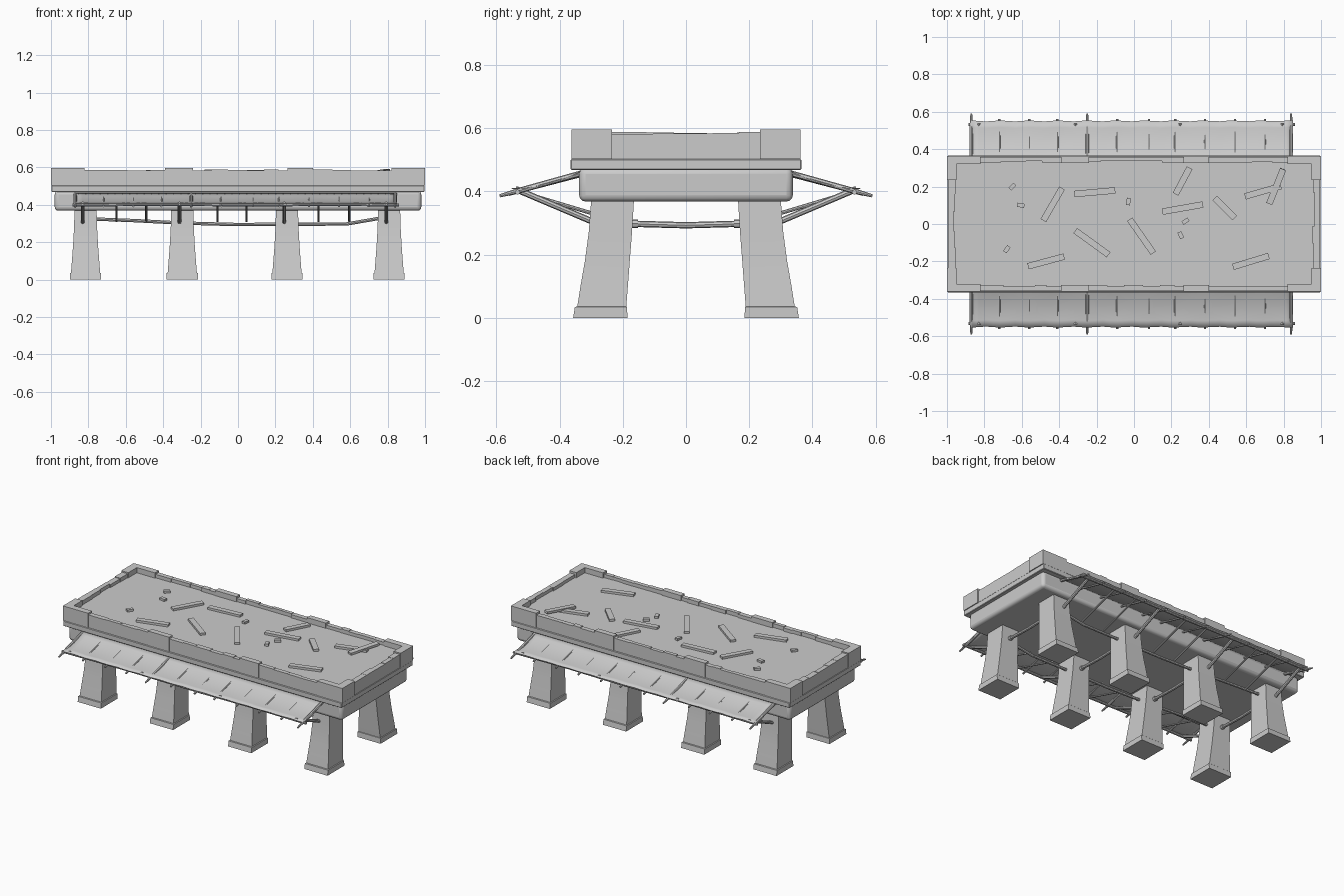
import bpy, bmesh, math, random
from mathutils import Vector, Matrix

if "Cube" in bpy.data.objects:
    bpy.data.objects.remove(bpy.data.objects["Cube"])
random.seed(4)


def finish(name, bm, smooth=False, bevel=0.0, segments=1):
    bmesh.ops.recalc_face_normals(bm, faces=bm.faces)
    me = bpy.data.meshes.new(name)
    bm.to_mesh(me)
    bm.free()
    ob = bpy.data.objects.new(name, me)
    bpy.context.collection.objects.link(ob)
    if bevel:
        m = ob.modifiers.new("bevel", 'BEVEL')
        m.width, m.segments = bevel, segments
    if smooth:
        bpy.ops.object.select_all(action='DESELECT')
        ob.select_set(True)
        bpy.context.view_layer.objects.active = ob
        bpy.ops.object.shade_smooth_by_angle(angle=math.radians(40))
    return ob


def add_box(bm, lo, hi, rot=None):
    lo, hi = Vector(lo), Vector(hi)
    s = hi - lo
    m = Matrix.Translation((lo + hi) / 2) @ (rot or Matrix()) @ Matrix.Diagonal((s.x, s.y, s.z, 1))
    bmesh.ops.create_cube(bm, size=1, matrix=m)


def add_rod(bm, p, q, r, r2=None):
    p, q = Vector(p), Vector(q)
    d = q - p
    m = Matrix.Translation((p + q) / 2) @ d.to_track_quat('Z', 'Y').to_matrix().to_4x4()
    bmesh.ops.create_cone(bm, cap_ends=True, segments=8, radius1=r,
                          radius2=r if r2 is None else r2, depth=d.length, matrix=m)


# Lower body with rounded edges
bm = bmesh.new()
add_box(bm, (-.98, -.338, .368), (.98, .338, .475))
finish("lower_body", bm, True, .02, 3)

# Moulding band and deck floor
bm = bmesh.new()
add_box(bm, (-.997, -.365, .468), (.997, .365, .502))
finish("moulding_band", bm, bevel=.003)
bm = bmesh.new()
add_box(bm, (-.985, -.35, .49), (.985, .35, .562))
finish("deck_floor", bm)

# Raised parapet blocks at corners and middle
bm = bmesh.new()
for sx in (-1, 1):
    for sy in (-1, 1):
        for a, b, c, d in ((.82, 1, .322, .362), (.95, 1, .235, .362)):
            xs, ys = sorted((sx * a, sx * b)), sorted((sy * c, sy * d))
            add_box(bm, (xs[0], ys[0], .502), (xs[1], ys[1], .596))
for x0, x1 in ((-.39, -.24), (.265, .40)):
    for y0, y1 in ((-.362, -.326), (.326, .362)):
        add_box(bm, (x0, y0, .502), (x1, y1, .596))
finish("parapet_blocks", bm)

# Low parapet walls of uneven worn stones
bm = bmesh.new()
for sy in (-1, 1):
    for x0, x1 in ((-.82, -.39), (-.24, .265), (.40, .82)):
        x = x0
        while x < x1 - .001:
            e = min(x + random.uniform(.05, .11), x1)
            ys = sorted((sy * random.uniform(.326, .337), sy * .359))
            add_box(bm, (x, ys[0], .502), (e, ys[1], random.uniform(.582, .588)))
            x = e
for sx in (-1, 1):
    y = -.235
    while y < .234:
        e = min(y + random.uniform(.08, .14), .235)
        xs = sorted((sx * random.uniform(.952, .966), sx * .995))
        add_box(bm, (xs[0], y, .502), (xs[1], e, random.uniform(.582, .588)))
        y = e
finish("parapet_walls", bm)

# Loose planks and chips on the deck: x, y, length, angle
planks = [(-.435, .105, .20, 60), (-.21, .17, .22, 5), (.26, .23, .16, 62), (.26, .085, .22, 10),
          (.04, -.065, .22, -55), (-.225, -.1, .22, -36), (-.47, -.2, .2, 15), (.625, -.2, .2, 17),
          (.485, .085, .15, -45), (.69, .175, .2, 16)]
chips = [(-.65, .2, 45), (-.605, .1, -10), (-.68, -.135, 55), (-.03, .12, 80), (.275, .015, 35), (.25, -.06, -65)]
bm = bmesh.new()
for x, y, l, a in planks + [(x, y, .038, a) for x, y, a in chips]:
    w = .017 if l > .05 else .011
    add_box(bm, (x - l / 2, y - w, .555), (x + l / 2, y + w, .576), Matrix.Rotation(math.radians(a), 4, 'Z'))
# One plank leaning on another
add_box(bm, (.66, .183, .570), (.86, .217, .584),
        Matrix.Rotation(math.radians(68), 4, 'Z') @ Matrix.Rotation(math.radians(-4), 4, 'Y'))
finish("loose_planks", bm)

# Flared legs leaning inward: z, inner y, outer y, half width
leg_x = (-.815, -.298, .262, .808)
profile = ((0, .185, .357, .083), (.034, .187, .352, .083), (.036, .189, .344, .078), (.10, .184, .334, .073),
           (.18, .178, .320, .067), (.27, .171, .308, .062), (.40, .163, .298, .058))
bm = bmesh.new()
for x in leg_x:
    for s in (-1, 1):
        rings = [[bm.verts.new((x + i * w, s * y, z)) for i, y in ((-1, a), (1, a), (1, b), (-1, b))]
                 for z, a, b, w in profile]
        for r, t in zip(rings, rings[1:]):
            for i in range(4):
                bm.faces.new((r[i], r[(i + 1) % 4], t[(i + 1) % 4], t[i]))
        bm.faces.new(rings[0])
        bm.faces.new(rings[-1])
finish("legs", bm, True)

# Bars between the legs, across and sagging lengthwise
bm = bmesh.new()
for x in leg_x:
    add_rod(bm, (x, -.18, .298), (x, 0, .293), .010)
    add_rod(bm, (x, 0, .293), (x, .18, .298), .010)
    for s in (-1, 1):
        add_rod(bm, (x, s * .152, .298), (x, s * .18, .298), .014)
sag = ((-.80, .325), (-.55, .315), (-.298, .302), (0, .294), (.262, .296), (.58, .297), (.80, .335))
for s in (-1, 1):
    for (xa, za), (xb, zb) in zip(sag, sag[1:]):
        add_rod(bm, (xa, s * .235, za), (xb, s * .235, zb), .009)
finish("leg_bars", bm, True)

# Awning frame: rafters, edge rail and diagonal struts
bm = bmesh.new()
for s in (-1, 1):
    for x in (-.87, -.25, .84):
        add_rod(bm, (x, s * .33, .458), (x, s * .52, .405), .009)
        add_rod(bm, (x, s * .52, .405), (x, s * .59, .386), .009, .005)
    for x in (-.72, -.56, -.41, -.09, .08, .22, .38, .54, .70):
        add_rod(bm, (x, s * .33, .452), (x, s * .56, .392), .006)
    xs = (-.885, -.4, .1, .5, .862)
    for i, (a, b) in enumerate(zip(xs, xs[1:])):
        add_rod(bm, (a, s * .533, .398 + .004 * (i % 2)), (b, s * .533, .402 - .004 * (i % 2)), .008)
    for x in leg_x:
        add_rod(bm, (x - .015, s * .285, .300), (x - .015, s * .54, .408), .010)
    for x in (-.65, -.49, -.11, .045, .43, .595):
        add_rod(bm, (x, s * .235, .312), (x, s * .535, .402), .006)
finish("awning_frame", bm, True)

# Cloth awnings drooping between rafters
for s, name in ((-1, "front_awning"), (1, "back_awning")):
    bm = bmesh.new()
    nx, ny = 44, 6
    grid = []
    for i in range(nx + 1):
        x = -.87 + 1.72 * i / nx
        row = []
        for j in range(ny + 1):
            t = j / ny
            z = .464 - .054 * t - .014 * math.sin(math.pi * t)
            z += .003 * abs(math.cos((x + .87) * math.pi / .31)) * math.sin(math.pi * t)
            y = .335 + .213 * t + .005 * t * abs(math.cos((x + .87) * math.pi / .155))
            row.append(bm.verts.new((x, s * y, z)))
        grid.append(row)
    for i in range(nx):
        for j in range(ny):
            bm.faces.new((grid[i][j], grid[i + 1][j], grid[i + 1][j + 1], grid[i][j + 1]))
    cloth = finish(name, bm, True)
    m = cloth.modifiers.new("thickness", 'SOLIDIFY')
    m.thickness = .003
